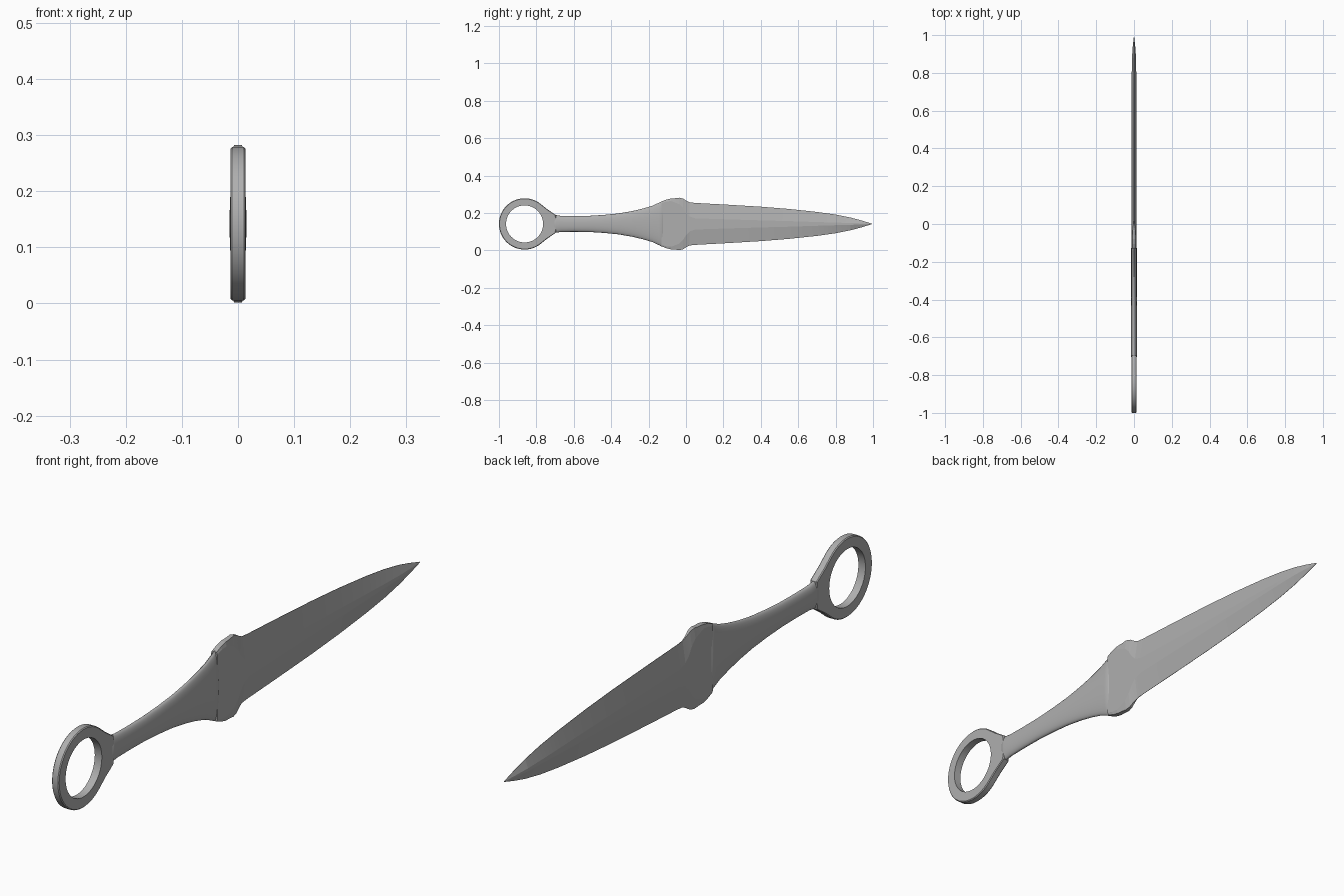
import bpy, bmesh, math

ZC = 0.142  # height of the long axis

steel = bpy.data.materials.new("dark_steel")
steel.diffuse_color = (0.43, 0.43, 0.43, 1)


def loft(name, sections, closed=False, angle=30):
    """Skin a list of equal-length rings of points; cap the ends unless closed."""
    bm = bmesh.new()
    rings = [[bm.verts.new((x, y, z + ZC)) for x, y, z in s] for s in sections]
    pairs = list(zip(rings, rings[1:]))
    if closed:
        pairs.append((rings[-1], rings[0]))
    for a, b in pairs:
        n = len(a)
        for i in range(n):
            j = (i + 1) % n
            bm.faces.new((a[i], a[j], b[j], b[i]))
    if not closed:
        bm.faces.new(rings[0])
        bm.faces.new(rings[-1])
    bmesh.ops.remove_doubles(bm, verts=bm.verts, dist=1e-5)
    bmesh.ops.recalc_face_normals(bm, faces=bm.faces)
    me = bpy.data.meshes.new(name)
    bm.to_mesh(me)
    bm.free()
    me.materials.append(steel)
    ob = bpy.data.objects.new(name, me)
    bpy.context.collection.objects.link(ob)
    bpy.ops.object.select_all(action='DESELECT')
    bpy.context.view_layer.objects.active = ob
    ob.select_set(True)
    bpy.ops.object.shade_smooth_by_angle(angle=math.radians(angle))
    return ob


def interp(table, t):
    for (a, ra), (b, rb) in zip(table, table[1:]):
        if t <= b:
            k = (t - a) / (b - a)
            return ra + (rb - ra) * k
    return table[-1][1]


# Blade with shoulder: y, half height, ridge half height, ridge and edge half thickness
blade = [
    (-0.130, 0.120, 0.112, 0.0120, 0.009),
    (-0.105, 0.130, 0.120, 0.0120, 0.009),
    (-0.080, 0.136, 0.122, 0.0120, 0.009),
    (-0.060, 0.137, 0.115, 0.0120, 0.008),
    (-0.035, 0.140, 0.105, 0.0120, 0.007),
    (-0.015, 0.135, 0.085, 0.0120, 0.005),
    (0.000, 0.125, 0.060, 0.0120, 0.003),
    (0.020, 0.115, 0.040, 0.0120, 0.001),
    (0.050, 0.112, 0.030, 0.0120, 0.0005),
    (0.200, 0.104, 0.025, 0.0120, 0.0005),
    (0.400, 0.092, 0.019, 0.0120, 0.0005),
    (0.550, 0.080, 0.015, 0.0120, 0.0005),
    (0.700, 0.064, 0.010, 0.0120, 0.0005),
    (0.800, 0.050, 0.007, 0.0120, 0.0005),
    (0.880, 0.034, 0.005, 0.0110, 0.0005),
    (0.940, 0.018, 0.003, 0.0065, 0.0004),
    (0.995, 0.001, 0.0005, 0.0006, 0.0003),
]
loft("blade", [[(e, y, h), (t, y, f), (t, y, -f), (e, y, -h),
                (-e, y, -h), (-t, y, -f), (-t, y, f), (-e, y, h)]
               for y, h, f, t, e in blade], angle=4)

# Flared grip with a rounded section: y, half height, half thickness
grip = [
    (-0.708, 0.038, 0.011), (-0.704, 0.047, 0.0145), (-0.694, 0.047, 0.015),
    (-0.670, 0.043, 0.015), (-0.600, 0.042, 0.015), (-0.520, 0.043, 0.015),
    (-0.440, 0.048, 0.015), (-0.360, 0.056, 0.015), (-0.290, 0.068, 0.015),
    (-0.230, 0.082, 0.015), (-0.180, 0.097, 0.015), (-0.145, 0.113, 0.015),
    (-0.128, 0.122, 0.0148), (-0.122, 0.122, 0.012), (-0.118, 0.112, 0.009),
]


def oblong(y, h, t, n=32, p=0.95):
    pts = []
    for i in range(n):
        a = 2 * math.pi * i / n
        c, s = math.cos(a), math.sin(a)
        pts.append((t * math.copysign(abs(c) ** p, c), y,
                    h * math.copysign(abs(s) ** p, s)))
    return pts


loft("grip", [oblong(*g) for g in grip], angle=40)

# Finger ring, its outline swelling into a neck towards the grip
neck = [(0, 0.168), (10, 0.170), (16, 0.173), (20, 0.164), (26, 0.153),
        (34, 0.143), (44, 0.138), (52, 0.137), (180, 0.137)]
T, RI, N = 0.0135, 0.099, 90
ring = []
for i in range(N):
    deg = 360 * i / N
    a = math.radians(deg)
    ro = interp(neck, min(deg, 360 - deg))
    profile = [(RI, -T), (ro - 0.003, -T), (ro, -T + 0.003),
               (ro, T - 0.003), (ro - 0.003, T), (RI, T)]
    ring.append([(x, -0.863 + r * math.cos(a), r * math.sin(a)) for r, x in profile])
loft("finger_ring", ring, closed=True)
